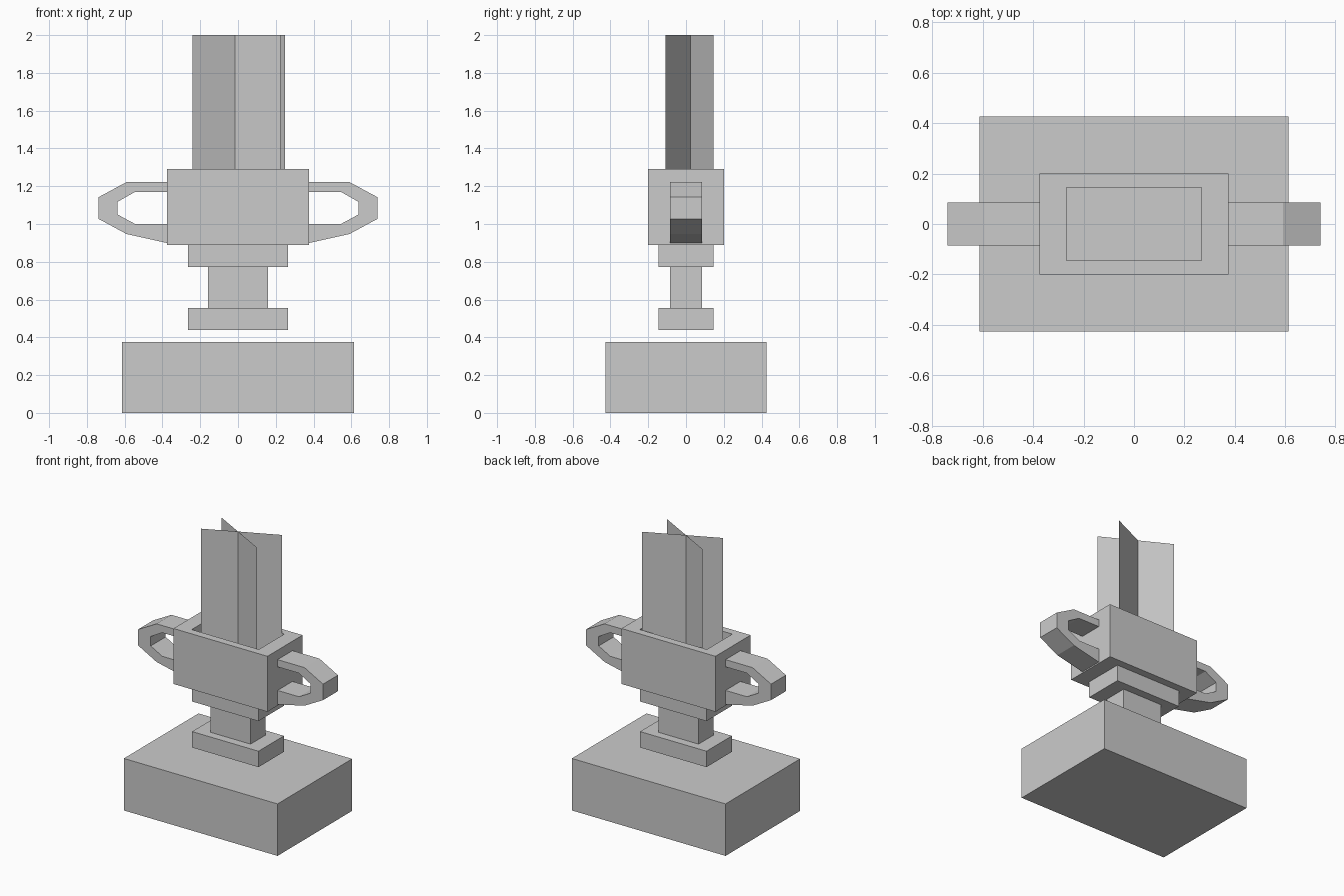
import bpy, bmesh

if "Cube" in bpy.data.objects:
    bpy.data.objects.remove(bpy.data.objects["Cube"])

grey = bpy.data.materials.new("plain grey")
grey.diffuse_color = (0.6, 0.6, 0.6, 1)
grey.use_nodes = True
grey.node_tree.nodes["Principled BSDF"].inputs["Base Color"].default_value = grey.diffuse_color


def finish(bm, name):
    mesh = bpy.data.meshes.new(name)
    bm.to_mesh(mesh)
    bm.free()
    mesh.materials.append(grey)
    ob = bpy.data.objects.new(name, mesh)
    bpy.context.collection.objects.link(ob)
    return ob


def box_mesh(hx, hy, z0, z1):
    bm = bmesh.new()
    bmesh.ops.create_cube(bm, size=1)
    for v in bm.verts:
        v.co = (v.co.x * 2 * hx, v.co.y * 2 * hy, z0 if v.co.z < 0 else z1)
    return bm


# Plinth, foot, stem and collar
for name, hx, hy, z0, z1 in [
    ("plinth", 0.613, 0.425, 0.0, 0.375),
    ("foot", 0.265, 0.145, 0.44, 0.555),
    ("stem", 0.16, 0.085, 0.555, 0.772),
    ("collar", 0.265, 0.145, 0.772, 0.89),
]:
    finish(box_mesh(hx, hy, z0, z1), name)

# Cup with a recess in its top
FLOOR = 1.15
bm = box_mesh(0.375, 0.2, 0.89, 1.29)
bm.normal_update()
top = max(bm.faces, key=lambda f: f.normal.z)
bmesh.ops.inset_region(bm, faces=[top], thickness=0.05)
for v in top.verts:
    v.co.x = 0.268 if v.co.x > 0 else -0.268
    v.co.y = 0.145 if v.co.y > 0 else -0.145
inner = bmesh.ops.extrude_discrete_faces(bm, faces=[top])["faces"][0]
for v in inner.verts:
    v.co.z = FLOOR
bmesh.ops.recalc_face_normals(bm, faces=bm.faces)
finish(bm, "cup")

# Handles: strips between an outer and an inner outline, given depth
outer = [(0.37, 1.222), (0.59, 1.222), (0.738, 1.142), (0.738, 1.027), (0.59, 0.947), (0.37, 0.898)]
hole = [(0.37, 1.17), (0.545, 1.17), (0.637, 1.118), (0.637, 1.05), (0.545, 1.0), (0.37, 1.0)]
for side, name in ((1, "right_handle"), (-1, "left_handle")):
    bm = bmesh.new()
    a = [bm.verts.new((side * x, -0.085, z)) for x, z in outer]
    b = [bm.verts.new((side * x, -0.085, z)) for x, z in hole]
    strip = [bm.faces.new((a[i], a[i + 1], b[i + 1], b[i])) for i in range(5)]
    new = bmesh.ops.extrude_face_region(bm, geom=strip, use_keep_orig=True)["geom"]
    for v in new:
        if isinstance(v, bmesh.types.BMVert):
            v.co.y = 0.085
    bmesh.ops.recalc_face_normals(bm, faces=bm.faces)
    finish(bm, name)

# Two crossed upright sheets standing in the cup
for name, p, q in [
    ("sheet_a", (-0.24, -0.08), (0.25, 0.145)),
    ("sheet_b", (-0.228, 0.138), (0.226, -0.108)),
]:
    bm = bmesh.new()
    bm.faces.new([bm.verts.new(c) for c in (
        (*p, FLOOR), (*q, FLOOR), (*q, 2.0), (*p, 2.0))])
    finish(bm, name)
